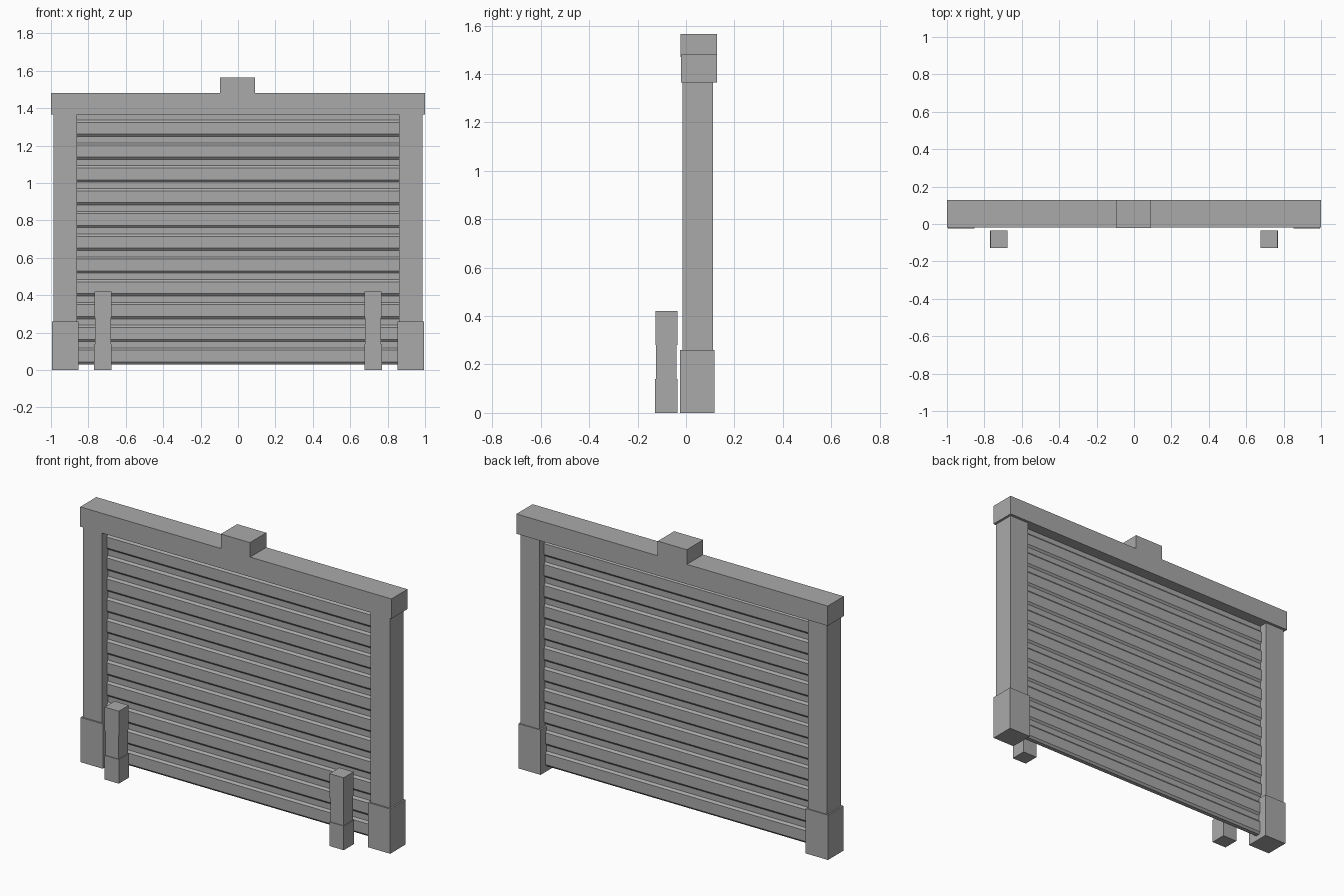
import bpy, bmesh

cube = bpy.data.objects.get("Cube")
if cube:
    bpy.data.objects.remove(cube, do_unlink=True)

grey = bpy.data.materials.new("plain_grey")
grey.use_nodes = True
GREY = (0.4, 0.4, 0.4, 1)
grey.diffuse_color = GREY
grey.node_tree.nodes["Principled BSDF"].inputs["Base Color"].default_value = GREY


def finish(name, bm):
    bmesh.ops.recalc_face_normals(bm, faces=bm.faces)
    mesh = bpy.data.meshes.new(name)
    bm.to_mesh(mesh)
    bm.free()
    mesh.materials.append(grey)
    obj = bpy.data.objects.new(name, mesh)
    bpy.context.collection.objects.link(obj)
    return obj


def add_box(bm, x, y, z):
    """Box from (low, high) ranges."""
    verts = bmesh.ops.create_cube(bm, size=1)["verts"]
    for v in verts:
        for i, (low, high) in enumerate((x, y, z)):
            v.co[i] = high if v.co[i] > 0 else low


def box(name, x, y, z):
    bm = bmesh.new()
    add_box(bm, x, y, z)
    return finish(name, bm)


# Lintel and motor housing on top
box("lintel", (-1, 1), (-0.02, 0.128), (1.365, 1.48))
box("motor_housing", (-0.095, 0.092), (-0.022, 0.128), (1.47, 1.565))

# Side posts with wider plinths, and bollards in three stacked blocks
for side, s in (("left", 1), ("right", -1)):
    def span(a, b):
        return tuple(sorted((s * a, s * b)))

    box(side + "_post", span(0.862, 0.986), (-0.015, 0.112), (0.25, 1.37))
    box(side + "_plinth", span(0.852, 0.995), (-0.024, 0.118), (0, 0.26))
    bm = bmesh.new()
    for i, inset in enumerate((0, 0.004, 0.001)):
        add_box(bm, span(0.676 + inset, 0.769 - inset),
                (-0.128 + inset, -0.035 - inset), (0.14 * i, 0.14 * (i + 1)))
    finish(side + "_bollard", bm)

# Roller shutter: ribbed profile swept across the opening
SLATS, BOTTOM, TOP = 11, 0.03, 1.37
pitch = (TOP - BOTTOM) / SLATS
ribs = []
for i in range(SLATS):
    z = BOTTOM + i * pitch
    for t, depth in ((0, 0.012), (0.1, 0.022), (0.62, 0.022), (0.72, 0.012)):
        ribs.append((depth, z + t * pitch))
ribs.append((0.012, TOP))
outline = [(0.05 - d, z) for d, z in ribs] + [(0.05 + d, z) for d, z in reversed(ribs)]
bm = bmesh.new()
face = bm.faces.new([bm.verts.new((-0.87, y, z)) for y, z in outline])
swept = bmesh.ops.extrude_face_region(bm, geom=[face])["geom"]
bmesh.ops.translate(bm, vec=(1.74, 0, 0),
                    verts=[g for g in swept if isinstance(g, bmesh.types.BMVert)])
finish("roller_shutter", bm)
